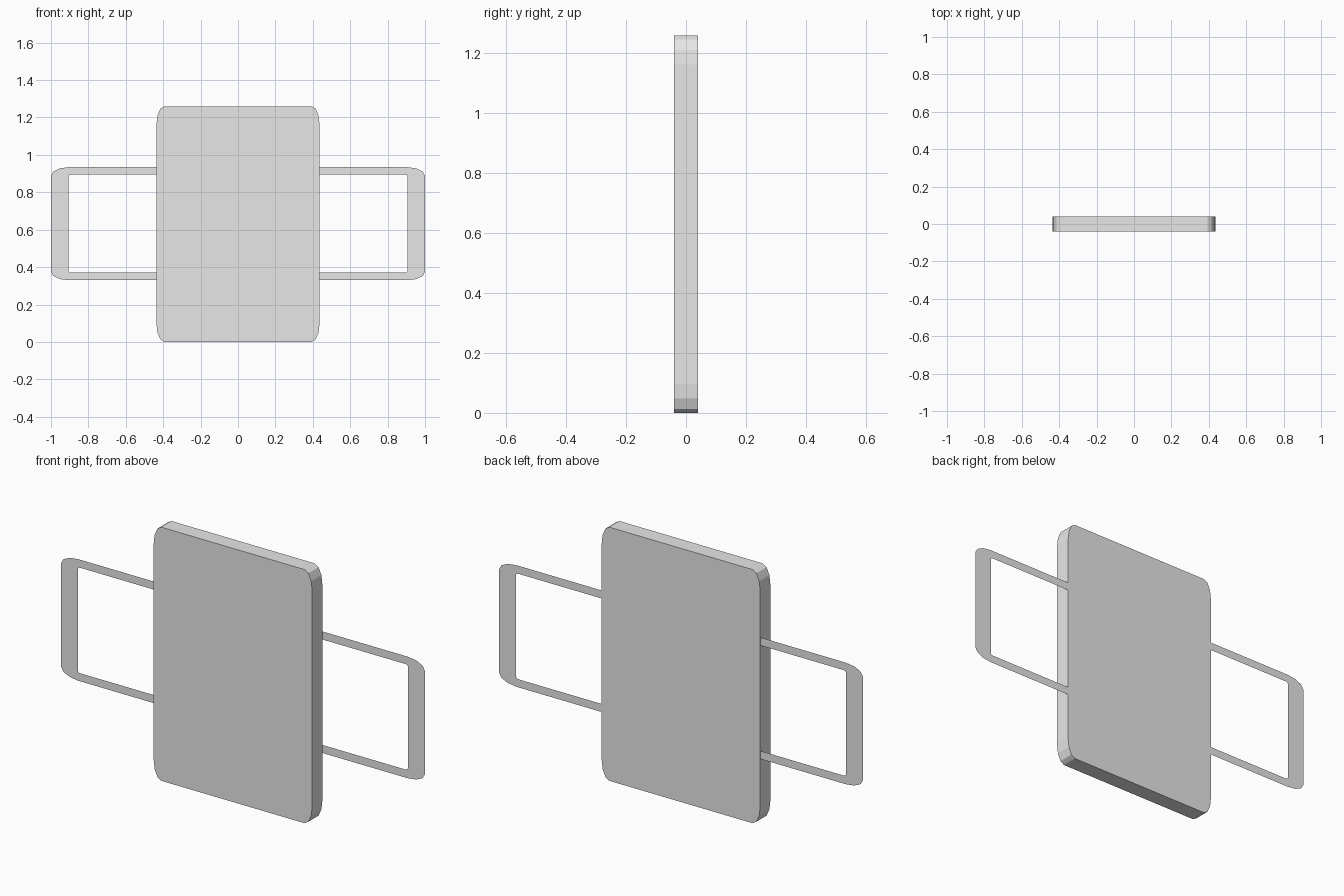
import bpy
import bmesh
from math import sin, cos, pi

cube = bpy.data.objects.get("Cube")
if cube:
    bpy.data.objects.remove(cube, do_unlink=True)

GREY = (0.8, 0.8, 0.8, 1.0)
grey = bpy.data.materials.new("plain_grey")
grey.use_nodes = True
grey.diffuse_color = GREY
grey.node_tree.nodes["Principled BSDF"].inputs["Base Color"].default_value = GREY

MID_Z = 0.63
HALF_DEPTH = 0.04
BODY_X = 0.436


def corner(x, z, rx, rz, steps=3):
    """Elliptical corner from the side (x) round to the top (z)."""
    return [(x - rx + rx * cos(a), z - rz + rz * sin(a))
            for a in (i * pi / 2 / steps for i in range(steps + 1))]


def make_object(name, bm):
    mesh = bpy.data.meshes.new(name)
    bm.to_mesh(mesh)
    bm.free()
    mesh.materials.append(grey)
    obj = bpy.data.objects.new(name, mesh)
    bpy.context.collection.objects.link(obj)
    return obj


# Slab body: rounded outline extruded through its depth
quarter = corner(BODY_X, 0.63, 0.042, 0.097)
right_half = quarter[::-1] + [(x, -z) for x, z in quarter]
outline = right_half + [(-x, z) for x, z in reversed(right_half)]
bm = bmesh.new()
face = bm.faces.new([bm.verts.new((x, -HALF_DEPTH, MID_Z + z)) for x, z in outline])
ext = bmesh.ops.extrude_face_region(bm, geom=[face])
moved = [v for v in ext["geom"] if isinstance(v, bmesh.types.BMVert)]
bmesh.ops.translate(bm, verts=moved, vec=(0, 2 * HALF_DEPTH, 0))
bmesh.ops.recalc_face_normals(bm, faces=bm.faces)
make_object("body_slab", bm)


# Flat handles: a thin strip bridged between outer and inner outlines
def c_path(quarter):
    top = [(BODY_X, quarter[-1][1])] + quarter[::-1]
    return top + [(x, -z) for x, z in reversed(top)]


outer = c_path(corner(1.0, 0.302, 0.095, 0.045))
inner = c_path(corner(0.906, 0.262, 0.012, 0.008))
for side, name in ((1, "left_handle"), (-1, "right_handle")):
    bm = bmesh.new()
    rows = [[bm.verts.new((side * x, HALF_DEPTH - 0.001, MID_Z + 0.002 + z))
             for x, z in path] for path in (outer, inner)]
    for i in range(len(outer) - 1):
        quad = [rows[0][i], rows[0][i + 1], rows[1][i + 1], rows[1][i]]
        bm.faces.new(quad[::side])
    make_object(name, bm)
